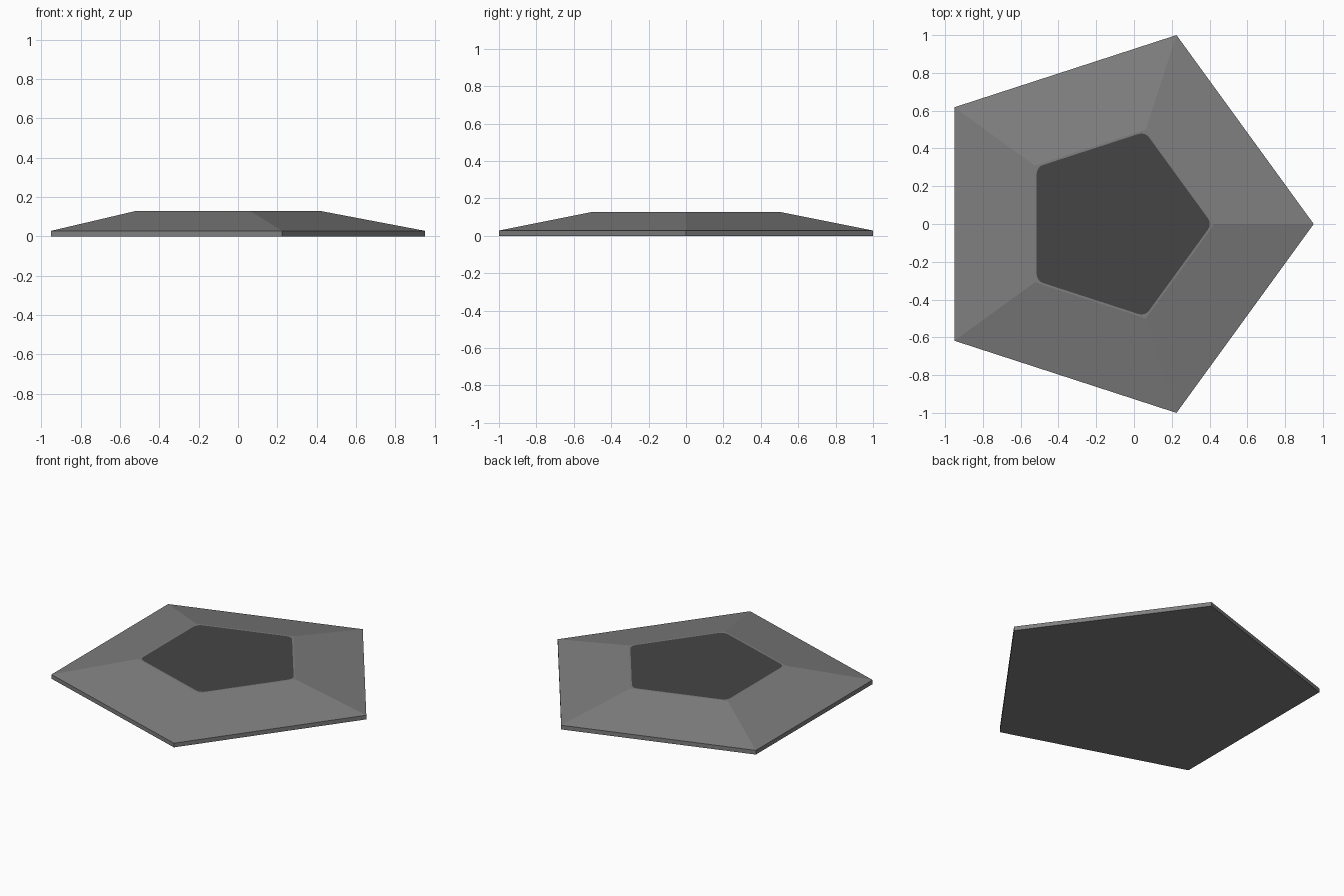
import bpy, bmesh, math

if "Cube" in bpy.data.objects:
    bpy.data.objects.remove(bpy.data.objects["Cube"])

CX = -0.10                        # pentagon centre, so the bounds are centred on x = 0
R = 1 / math.sin(math.radians(72))
ARC = 5                           # points per rounded corner


def material(name, v):
    m = bpy.data.materials.new(name)
    m.diffuse_color = (v, v, v, 1)
    m.use_nodes = True
    m.node_tree.nodes["Principled BSDF"].inputs["Base Color"].default_value = m.diffuse_color
    return m


def ring(bm, radius, z):
    """Sharp pentagon, one point towards +x."""
    return [bm.verts.new((CX + radius * math.cos(math.tau * i / 5),
                          radius * math.sin(math.tau * i / 5), z)) for i in range(5)]


def rounded_ring(bm, radius, fillet, z):
    """Pentagon with small rounded corners, grouped by corner."""
    d = radius - fillet / math.cos(math.radians(36))
    corners = []
    for i in range(5):
        a = math.tau * i / 5
        pts = []
        for k in range(ARC):
            t = a + math.radians(-36 + 72 * k / (ARC - 1))
            pts.append(bm.verts.new((CX + d * math.cos(a) + fillet * math.cos(t),
                                     d * math.sin(a) + fillet * math.sin(t), z)))
        corners.append(pts)
    return corners


bm = bmesh.new()
bottom = ring(bm, R, 0)
edge = ring(bm, R, 0.028)
top = ring(bm, R / 2, 0.128)
panel = rounded_ring(bm, 0.513, 0.05, 0.128)

# underside, thin rim and sloping sides
bm.faces.new(bottom[::-1])
for lo, hi in ((bottom, edge), (edge, top)):
    for i in range(5):
        j = (i + 1) % 5
        bm.faces.new((lo[i], lo[j], hi[j], hi[i]))

# narrow flat border around the dark panel
for i in range(5):
    j = (i + 1) % 5
    for k in range(ARC - 1):
        bm.faces.new((top[i], panel[i][k + 1], panel[i][k]))
    bm.faces.new((top[i], top[j], panel[j][0], panel[i][-1]))

# dark top panel
bm.faces.new([v for c in panel for v in c]).material_index = 1
bmesh.ops.recalc_face_normals(bm, faces=bm.faces)

mesh = bpy.data.meshes.new("pentagon_plate")
bm.to_mesh(mesh)
bm.free()
mesh.materials.append(material("mid grey", 0.21))
mesh.materials.append(material("dark grey", 0.06))
plate = bpy.data.objects.new("pentagon_plate", mesh)
bpy.context.collection.objects.link(plate)
